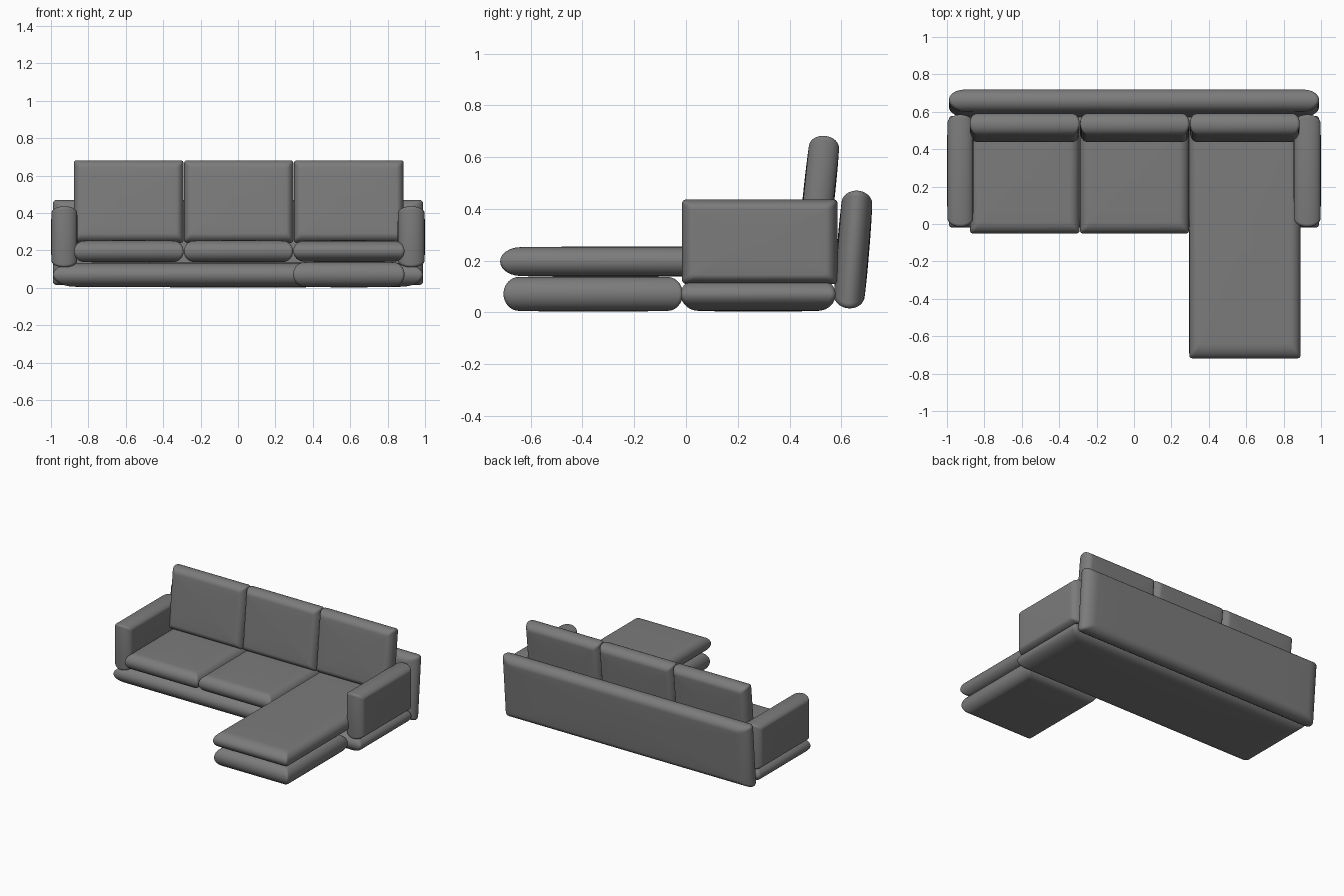
import bpy, bmesh, math

if "Cube" in bpy.data.objects:
    bpy.data.objects.remove(bpy.data.objects["Cube"])

grey = bpy.data.materials.new("grey_fabric")
grey.diffuse_color = (0.2, 0.2, 0.2, 1)
grey.use_nodes = True
grey.node_tree.nodes["Principled BSDF"].inputs["Base Color"].default_value = grey.diffuse_color


def outline(a, b, r, k=5):
    """Rounded rectangle with half sizes a, b."""
    r = min(r, a * 0.9, b * 0.9)
    pts = []
    for q, (sx, sy) in enumerate([(1, 1), (-1, 1), (-1, -1), (1, -1)]):
        for i in range(k + 1):
            t = (q + i / k) * math.pi / 2
            pts.append((sx * (a - r) + r * math.cos(t), sy * (b - r) + r * math.sin(t)))
    return pts


def cushion(name, lo, hi, axis, ru, rv, corner=0.015, crown=0.003, tilt=0.0):
    """Upholstered pad: rounded rectangles stacked along the thin axis.
    ru, rv = how far the edge rounding reaches along the two wide axes."""
    half = [(h - l) / 2 for l, h in zip(lo, hi)]
    centre = [(h + l) / 2 for l, h in zip(lo, hi)]
    iu, iv = [i for i in range(3) if i != axis]
    a, b, h = half[iu], half[iv], half[axis]
    rings = []
    for i in range(11):
        t = i / 10 * math.pi / 2
        f = 1 - math.cos(t)
        rings.append((a - ru * f, b - rv * f, (h - crown) * math.sin(t)))
    for s in (0.25, 0.5, 0.75, 1.0):
        g = 1 - 0.85 * s
        rings.append(((a - ru) * g, (b - rv) * g, h - crown * (1 - s) ** 2))
    rings = [(u, v, -w) for u, v, w in reversed(rings[1:])] + rings

    bm = bmesh.new()
    loops = []
    for u, v, w in rings:
        loop = []
        for p, q in outline(u, v, corner):
            co = [0, 0, 0]
            co[iu], co[iv], co[axis] = p, q, w
            loop.append(bm.verts.new(co))
        loops.append(loop)
    n = len(loops[0])
    for l0, l1 in zip(loops, loops[1:]):
        for i in range(n):
            j = (i + 1) % n
            bm.faces.new((l0[i], l0[j], l1[j], l1[i]))
    bm.faces.new(loops[0])
    bm.faces.new(loops[-1])
    bmesh.ops.recalc_face_normals(bm, faces=bm.faces)
    for f in bm.faces:
        f.smooth = True
    me = bpy.data.meshes.new(name)
    bm.to_mesh(me)
    bm.free()
    me.materials.append(grey)
    ob = bpy.data.objects.new(name, me)
    ob.location = centre
    ob.rotation_euler.x = -tilt
    bpy.context.collection.objects.link(ob)
    return ob


# Plinths under the sofa and the chaise
cushion("base", (-0.99, -0.02, 0.003), (0.99, 0.578, 0.135), 2, 0.12, 0.07, 0.02)
cushion("chaise_base", (0.295, -0.705, 0.003), (0.89, -0.012, 0.14), 2, 0.06, 0.06)

# Arms
for name, x0, x1 in (("left_arm", -1.0, -0.857), ("right_arm", 0.853, 1.0)):
    cushion(name, (x0, -0.015, 0.11), (x1, 0.585, 0.436), 0, 0.045, 0.035)

# Backrest, leaning backwards
cushion("backrest", (-0.99, 0.583, 0.015), (0.99, 0.708, 0.471), 1, 0.09, 0.05, 0.02, tilt=0.082)

# Seat cushions and the long chaise cushion
cushion("seat_left", (-0.877, -0.05, 0.135), (-0.291, 0.56, 0.255), 2, 0.055, 0.06)
cushion("seat_middle", (-0.289, -0.05, 0.135), (0.294, 0.56, 0.255), 2, 0.055, 0.06)
cushion("chaise_seat", (0.296, -0.718, 0.138), (0.89, 0.56, 0.255), 2, 0.055, 0.08)

# Back cushions, leaning on the backrest
for name, x0, x1 in (("back_cushion_left", -0.878, -0.291),
                     ("back_cushion_middle", -0.288, 0.296),
                     ("back_cushion_right", 0.299, 0.886)):
    cushion(name, (x0, 0.453, 0.24), (x1, 0.576, 0.683), 1, 0.04, 0.045, tilt=0.105)

# Centre on the ground plane
bpy.context.view_layer.update()
